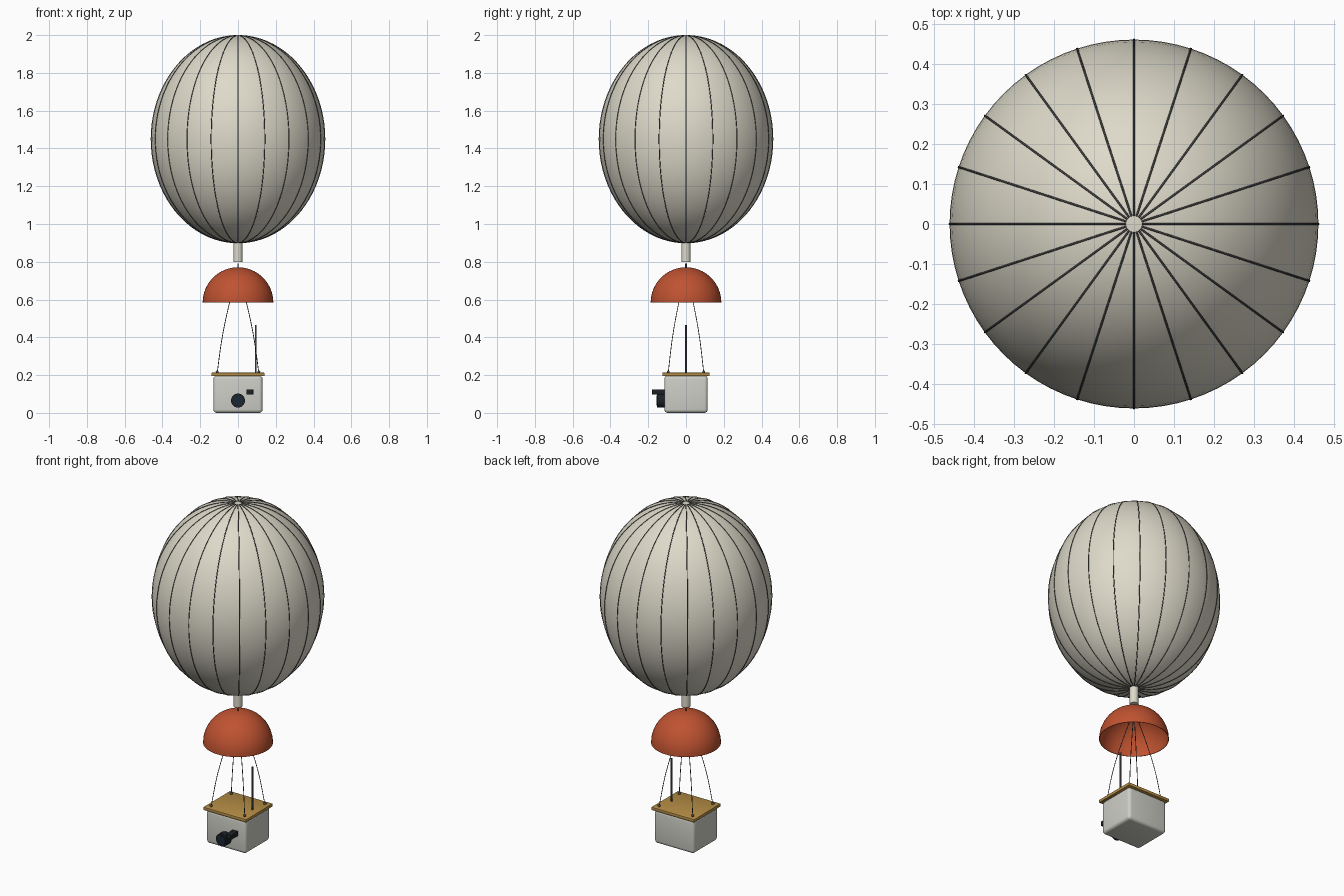
import bpy, bmesh, math
from mathutils import Vector

if "Cube" in bpy.data.objects:
    bpy.data.objects.remove(bpy.data.objects["Cube"])


def material(name, r, g, b):
    m = bpy.data.materials.new(name)
    m.diffuse_color = (r, g, b, 1)
    m.use_nodes = True
    m.node_tree.nodes["Principled BSDF"].inputs["Base Color"].default_value = m.diffuse_color
    return m


LATEX = material("pale_latex", 0.73, 0.70, 0.59)
SEAM = material("dark_seam", 0.07, 0.07, 0.07)
RED = material("red_fabric", 0.52, 0.085, 0.03)
FOAM = material("white_foam", 0.62, 0.62, 0.57)
WOOD = material("wood", 0.47, 0.27, 0.06)
BLACK = material("black_plastic", 0.012, 0.016, 0.02)
GLASS = material("lens_glass", 0.01, 0.02, 0.035)
STEEL = material("dark_steel", 0.08, 0.08, 0.09)


def finish(name, mat):
    ob = bpy.context.object
    ob.name = name
    ob.data.materials.append(mat)
    bpy.ops.object.shade_smooth_by_angle(angle=math.radians(35))
    return ob


def box(name, loc, size, mat, bevel=0.0, segments=2):
    bpy.ops.mesh.primitive_cube_add(size=1, location=loc)
    ob = bpy.context.object
    ob.scale = size
    bpy.ops.object.transform_apply(location=False, rotation=False, scale=True)
    if bevel:
        mod = ob.modifiers.new("bevel", 'BEVEL')
        mod.width, mod.segments = bevel, segments
        bpy.ops.object.modifier_apply(modifier=mod.name)
    return finish(name, mat)


def cylinder(name, a, b, radius, mat, sides=24):
    a, b = Vector(a), Vector(b)
    bpy.ops.mesh.primitive_cylinder_add(vertices=sides, radius=radius,
                                        depth=(b - a).length, location=(a + b) / 2)
    bpy.context.object.rotation_euler = (b - a).to_track_quat('Z', 'Y').to_euler()
    return finish(name, mat)


def tubes(name, paths, radius, mat, kind='POLY'):
    cu = bpy.data.curves.new(name, 'CURVE')
    cu.dimensions = '3D'
    cu.bevel_depth, cu.bevel_resolution = radius, 1
    cu.use_fill_caps = True
    for pts in paths:
        if kind == 'BEZIER':
            sp = cu.splines.new('BEZIER')
            sp.bezier_points.add(len(pts) - 1)
            for bp, p in zip(sp.bezier_points, pts):
                bp.co = p
                bp.handle_left_type = bp.handle_right_type = 'AUTO'
        else:
            sp = cu.splines.new('POLY')
            sp.points.add(len(pts) - 1)
            for sp_p, p in zip(sp.points, pts):
                sp_p.co = (*p, 1)
    cu.materials.append(mat)
    ob = bpy.data.objects.new(name, cu)
    bpy.context.collection.objects.link(ob)
    return ob


# balloon envelope
RX, RZ, CZ = 0.46, 0.549, 1.449
bpy.ops.mesh.primitive_uv_sphere_add(segments=80, ring_count=40, radius=1, location=(0, 0, CZ))
bpy.context.object.scale = (RX, RX, RZ)
bpy.ops.object.transform_apply(location=False, rotation=False, scale=True)
finish("balloon", LATEX)

# twenty gore seams running pole to pole
seams = []
for i in range(20):
    a = math.tau * i / 20
    path = []
    for k in range(41):
        t = math.radians(2.5 + 175 * k / 40)
        r = RX * math.sin(t)
        path.append((r * math.cos(a), r * math.sin(a), CZ + RZ * math.cos(t)))
    seams.append(path)
tubes("balloon_seams", seams, 0.0025, SEAM)

# filler neck and cord to the parachute
cylinder("balloon_neck", (0, 0, 0.80), (0, 0, 0.91), 0.024, LATEX)
cylinder("parachute_cord", (0, 0, 0.755), (0, 0, 0.79), 0.004, STEEL, 10)

# open parachute dome
bpy.ops.mesh.primitive_uv_sphere_add(segments=48, ring_count=32, radius=0.187, location=(0, 0, 0.584))
dome = bpy.context.object
bm = bmesh.new()
bm.from_mesh(dome.data)
bmesh.ops.delete(bm, geom=[v for v in bm.verts if v.co.z < -0.001], context='VERTS')
bm.to_mesh(dome.data)
bm.free()
shell = dome.modifiers.new("shell", 'SOLIDIFY')
shell.thickness = 0.003
bpy.ops.object.modifier_apply(modifier=shell.name)
finish("parachute", RED)

# payload box and wooden lid
box("payload_box", (0, 0, 0.099), (0.26, 0.23, 0.198), FOAM, 0.018, 4)
box("payload_lid", (0, 0, 0.204), (0.28, 0.25, 0.018), WOOD, 0.003)

# suspension lines with corner eyelets
lines = []
for sx in (-1, 1):
    for sy in (-1, 1):
        x, y = sx * 0.11, sy * 0.094
        lines.append([(x * f, y * f, z) for f, z in
                      ((1, 0.213), (0.76, 0.40), (0.41, 0.583), (0, 0.762))])
        bpy.ops.mesh.primitive_uv_sphere_add(segments=12, ring_count=8, radius=0.008,
                                             location=(x, y, 0.217))
        finish("line_eyelet", STEEL)
tubes("suspension_lines", lines, 0.002, SEAM, 'BEZIER')

# antenna
cylinder("antenna", (0.094, 0, 0.205), (0.094, 0, 0.465), 0.005, STEEL, 12)

# camera lens and side sensor on the front
cylinder("camera_barrel", (0, -0.105, 0.065), (0, -0.153, 0.065), 0.037, BLACK, 32)
cylinder("camera_glass", (0, -0.150, 0.065), (0, -0.156, 0.065), 0.026, GLASS, 32)
box("sensor", (0.063, -0.144, 0.111), (0.036, 0.07, 0.028), BLACK, 0.002)
